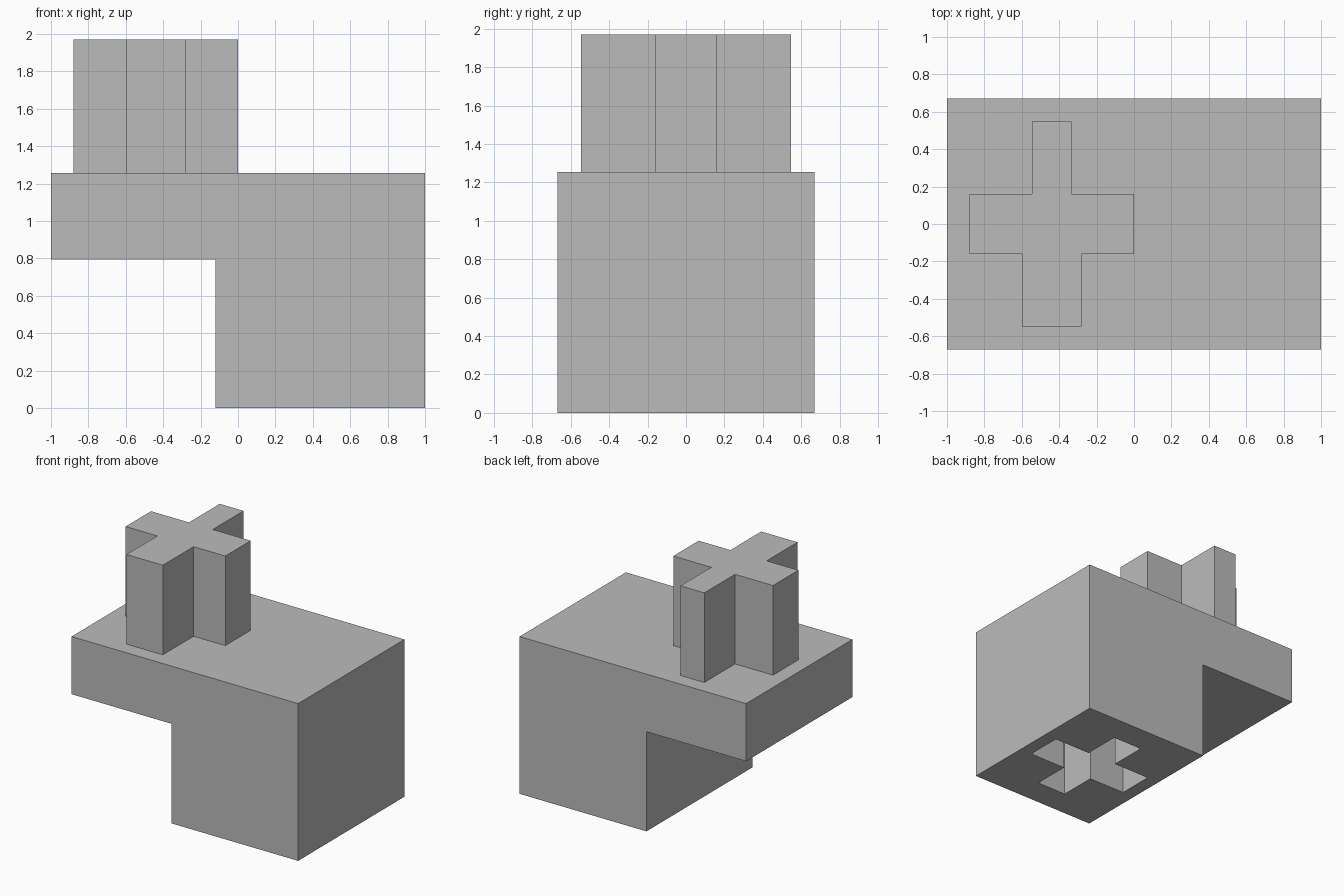
import bpy, bmesh

default = bpy.data.objects.get("Cube")
if default:
    bpy.data.objects.remove(default, do_unlink=True)

grey = bpy.data.materials.new("plain_grey")
grey.use_nodes = True
COLOUR = (0.5, 0.5, 0.5, 1.0)
grey.diffuse_color = COLOUR
grey.node_tree.nodes["Principled BSDF"].inputs["Base Color"].default_value = COLOUR


def prism(name, outline, sweep):
    """Extrude a closed outline of 3D points along a vector."""
    bm = bmesh.new()
    face = bm.faces.new([bm.verts.new(p) for p in outline])
    result = bmesh.ops.extrude_face_region(bm, geom=[face], use_keep_orig=True)
    moved = [g for g in result["geom"] if isinstance(g, bmesh.types.BMVert)]
    bmesh.ops.translate(bm, verts=moved, vec=sweep)
    bmesh.ops.recalc_face_normals(bm, faces=bm.faces)
    mesh = bpy.data.meshes.new(name)
    bm.to_mesh(mesh)
    bm.free()
    mesh.materials.append(grey)
    obj = bpy.data.objects.new(name, mesh)
    bpy.context.collection.objects.link(obj)
    return obj


def cross(cx, z, reach_x, reach_y, side, front, back):
    """Plus-shaped outline; side, front and back are the arms' half widths."""
    points = [(front, -reach_y), (front, -side), (reach_x, -side),
              (reach_x, side), (back, side), (back, reach_y)]
    points += [(-x, y) for x, y in reversed(points)]
    return [(cx + x, y, z) for x, y in points]


HALF_DEPTH, TOP, STEP_X, STEP_Z = 0.67, 1.255, -0.12, 0.795
PEG_HEIGHT = 0.715

# Stepped body with an overhanging ledge
profile = [(STEP_X, 0), (1, 0), (1, TOP), (-1, TOP), (-1, STEP_Z), (STEP_X, STEP_Z)]
body = prism("body", [(x, -HALF_DEPTH, z) for x, z in profile], (0, 2 * HALF_DEPTH, 0))

# Cross-shaped socket in the underside
cutter = prism("socket_cutter", cross(0.44, -0.1, 0.453, 0.447, 0.145, 0.13, 0.13),
               (0, 0, PEG_HEIGHT + 0.1))
cutter.hide_render = True
cut = body.modifiers.new("socket", "BOOLEAN")
cut.operation = "DIFFERENCE"
cut.solver = "EXACT"
cut.object = cutter
bpy.context.view_layer.objects.active = body
bpy.ops.object.modifier_apply(modifier=cut.name)
bpy.data.objects.remove(cutter, do_unlink=True)

# Cross-shaped peg on top, with a narrower rear arm
prism("peg", cross(-0.44, TOP, 0.44, 0.548, 0.16, 0.16, 0.105), (0, 0, PEG_HEIGHT))
